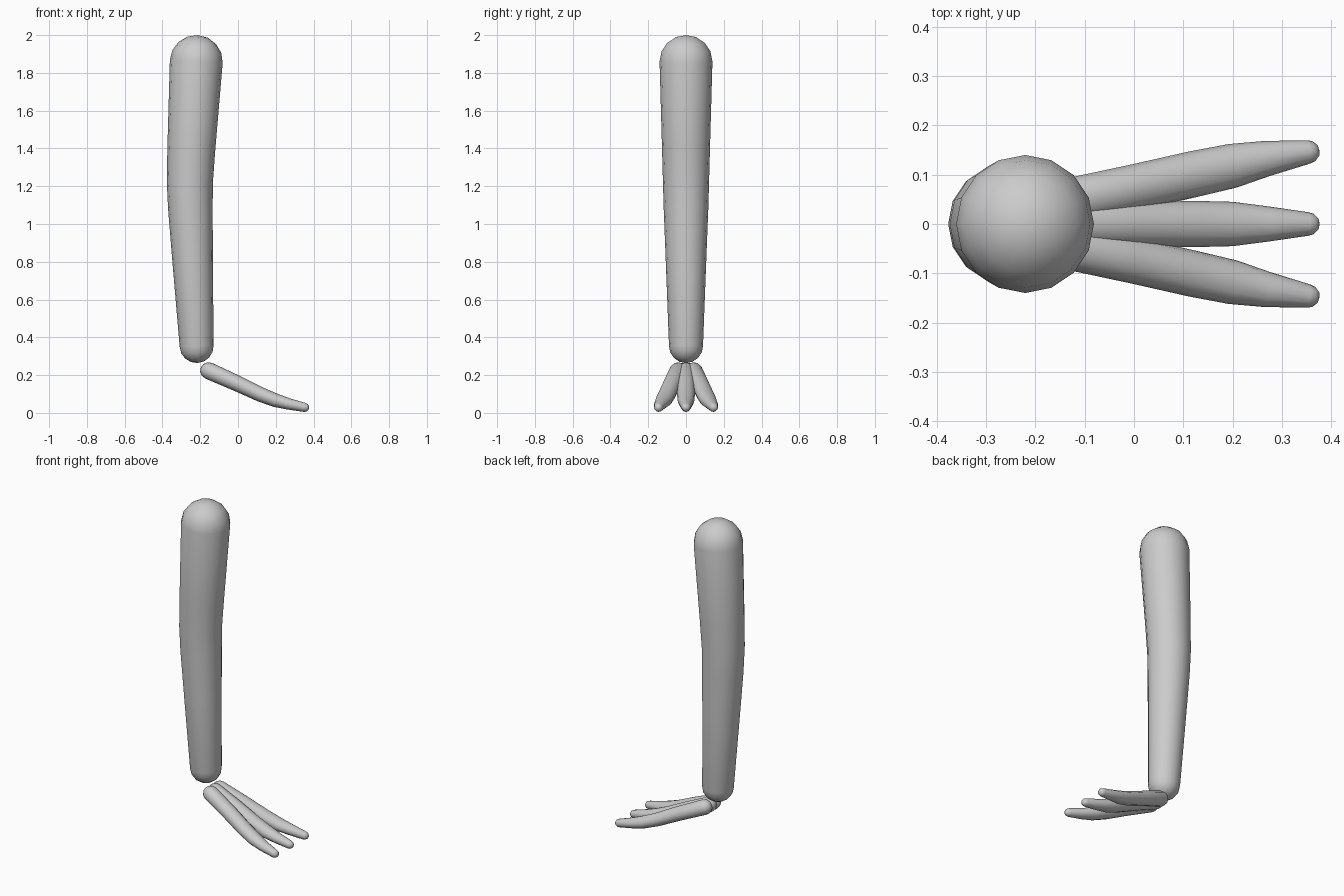
import bpy, bmesh
from math import sin, cos, pi
from mathutils import Vector

if "Cube" in bpy.data.objects:
    bpy.data.objects.remove(bpy.data.objects["Cube"])


def limb(name, stations, sides, cap_rings=4):
    """Round-ended tube. Stations are (centre, half width in y, half depth)."""
    pts = [Vector(s[0]) for s in stations]
    n = len(pts)
    frames = []
    for i, p in enumerate(pts):
        t = (pts[min(i + 1, n - 1)] - pts[max(i - 1, 0)]).normalized()
        side = (Vector((0, 1, 0)) - t * t.y).normalized()
        frames.append((p, t, side, t.cross(side), stations[i][1], stations[i][2]))

    # rings: start cap, body, end cap
    rings = []
    angles = [pi / 2 * k / cap_rings for k in range(1, cap_rings)]
    def shifted(f, a, sign):
        p, t, u, v, w, d = f
        return (p + t * sign * sin(a) * (w + d) / 2, t, u, v, w * cos(a), d * cos(a))
    rings += [shifted(frames[0], a, -1) for a in reversed(angles)]
    rings += frames
    rings += [shifted(frames[-1], a, 1) for a in angles]

    bm = bmesh.new()
    loops = []
    for p, t, u, v, w, d in rings:
        loops.append([bm.verts.new(p + u * w * cos(2 * pi * k / sides)
                                   + v * d * sin(2 * pi * k / sides))
                      for k in range(sides)])
    for a, b in zip(loops, loops[1:]):
        for k in range(sides):
            j = (k + 1) % sides
            bm.faces.new((a[k], a[j], b[j], b[k]))
    for f, loop, sign in ((frames[0], loops[0], -1), (frames[-1], loops[-1], 1)):
        pole = bm.verts.new(f[0] + f[1] * sign * (f[4] + f[5]) / 2)
        for k in range(sides):
            bm.faces.new((loop[k], loop[(k + 1) % sides], pole))
    bmesh.ops.recalc_face_normals(bm, faces=bm.faces)
    for f in bm.faces:
        f.smooth = True
    me = bpy.data.meshes.new(name)
    bm.to_mesh(me)
    bm.free()
    ob = bpy.data.objects.new(name, me)
    bpy.context.collection.objects.link(ob)
    return ob


# Leg: tapered shank with a slight backward bend in the middle
limb("leg", [((-0.219, 0, 0.354), 0.09, 0.09),
             ((-0.240, 0, 0.80), 0.107, 0.107),
             ((-0.252, 0, 1.08), 0.118, 0.118),
             ((-0.255, 0, 1.22), 0.122, 0.122),
             ((-0.247, 0, 1.40), 0.127, 0.127),
             ((-0.221, 0, 1.86), 0.14, 0.14)], 16)

# Toes: one straight, two splayed to the sides
for name, s in (("middle_toe", 0), ("left_toe", 1), ("right_toe", -1)):
    limb(name, [((-0.155, 0.042 * s, 0.223), 0.046, 0.045),
                ((0.00, 0.074 * s, 0.154), 0.047, 0.042),
                ((0.12, 0.101 * s, 0.097), 0.047, 0.039),
                ((0.20, 0.118 * s, 0.066), 0.045, 0.036),
                ((0.27, 0.133 * s, 0.047), 0.036, 0.030),
                ((0.353, 0.146 * s, 0.029), 0.024, 0.024)], 12, 3)
